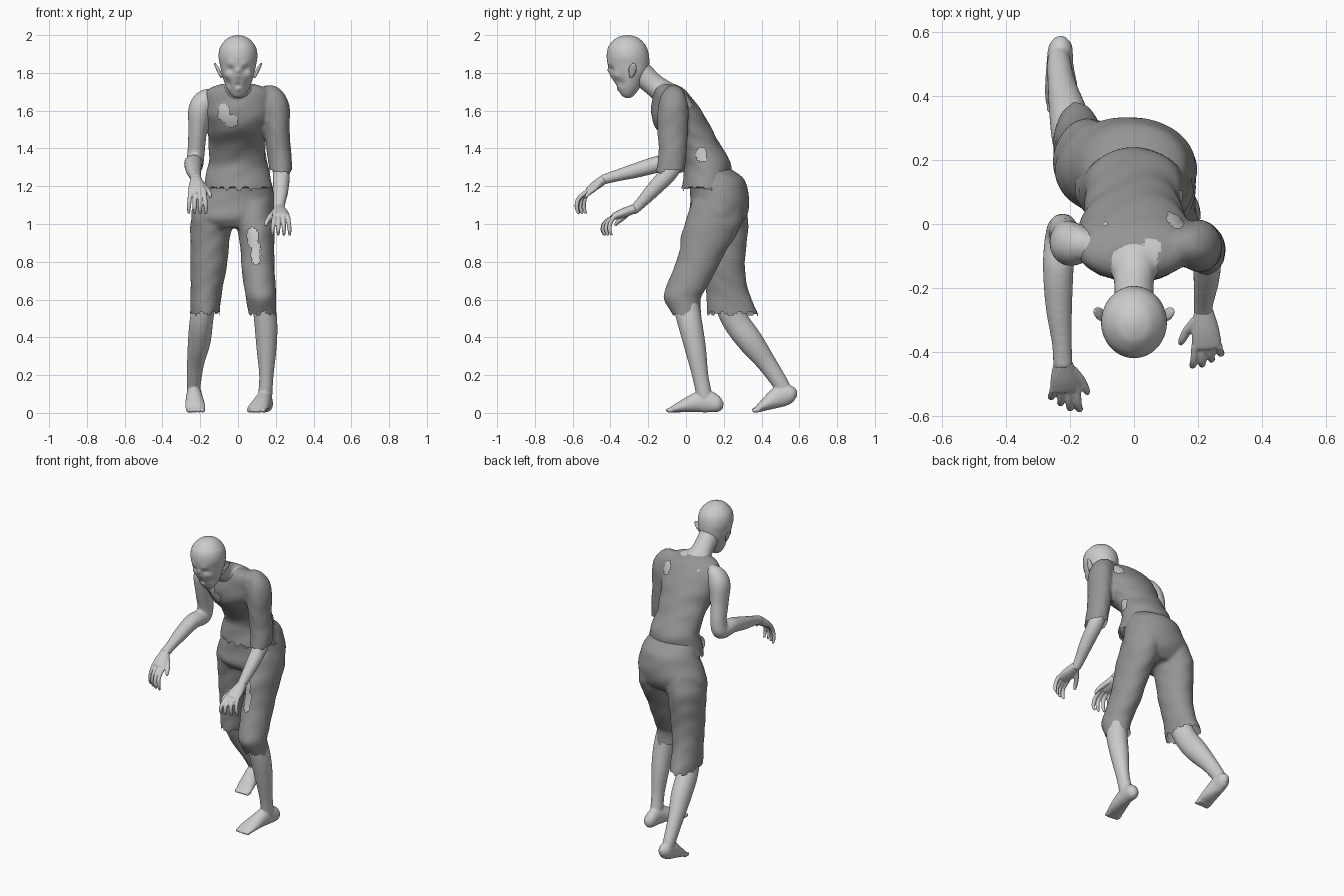
import bpy, bmesh, math, random
from mathutils import Vector
random.seed(4)

cloth = bpy.data.materials.new("dark_cloth")
cloth.diffuse_color = (0.3, 0.3, 0.3, 1)


def smooth_path(pts, n):
    """Catmull-Rom through (x, y, z, rx, ry) stations."""
    out = []
    for i in range(len(pts) - 1):
        a, b, c, d = pts[max(i - 1, 0)], pts[i], pts[i + 1], pts[min(i + 2, len(pts) - 1)]
        for k in range(n):
            t = k / n
            out.append([0.5 * (2 * q + (r - p) * t + (2 * p - 5 * q + 4 * r - s) * t * t
                               + (3 * q - p - 3 * r + s) * t ** 3) for p, q, r, s in zip(a, b, c, d)])
    return out + [list(pts[-1])]


def loft(name, pts, seg=24, n=5, flat=False, scale=1.0, wrinkle=0.0, pushes=()):
    """Skin elliptical rings along a path; flat rings stay horizontal."""
    path = smooth_path(pts, n)
    bm = bmesh.new()
    rings = []
    for i, (x, y, z, rx, ry) in enumerate(path):
        side, up = Vector((1, 0, 0)), Vector((0, 1, 0))
        if not flat:
            t = Vector(path[min(i + 1, len(path) - 1)][:3]) - Vector(path[max(i - 1, 0)][:3])
            t.normalize()
            side = (side - t * side.dot(t)).normalized()
            up = t.cross(side)
        ring = []
        for k in range(seg):
            a = math.tau * k / seg
            w = scale * (1 + wrinkle * math.sin(55 * z + 3 * math.sin(a * 2) + 9 * x))
            p = Vector((x, y, z)) + side * max(rx, .003) * w * math.cos(a) + up * max(ry, .003) * w * math.sin(a)
            for c, r, d in pushes:
                p += Vector(d) * math.exp(-((p - Vector(c)).length / r) ** 2)
            ring.append(bm.verts.new(p))
        rings.append(ring)
    for a, b in zip(rings, rings[1:]):
        for k in range(seg):
            bm.faces.new((a[k], a[(k + 1) % seg], b[(k + 1) % seg], b[k]))
    bm.faces.new(rings[0])
    bm.faces.new(rings[-1])
    bmesh.ops.recalc_face_normals(bm, faces=bm.faces[:])
    me = bpy.data.meshes.new(name)
    bm.to_mesh(me)
    bm.free()
    me.shade_smooth()
    ob = bpy.data.objects.new(name, me)
    bpy.context.collection.objects.link(ob)
    return ob


def fuse(name, parts, voxel, smooth=5, mat=None, hem=None, holes=()):
    """Melt overlapping parts into one skin, then tear off the hem and patches."""
    bm = bmesh.new()
    for o in parts:
        bm.from_mesh(o.data)
        bpy.data.objects.remove(o)
    me = bpy.data.meshes.new(name)
    bm.to_mesh(me)
    bm.free()
    ob = bpy.data.objects.new(name, me)
    bpy.context.collection.objects.link(ob)
    m = ob.modifiers.new("melt", 'REMESH')
    m.mode, m.voxel_size = 'VOXEL', voxel
    m = ob.modifiers.new("soften", 'SMOOTH')
    m.factor, m.iterations = .5, smooth
    me = bpy.data.meshes.new_from_object(ob.evaluated_get(bpy.context.evaluated_depsgraph_get()))
    ob.modifiers.clear()
    ob.data = me
    me.name = name
    if hem:
        bm = bmesh.new()
        bm.from_mesh(me)
        torn = set()
        for f in bm.faces:
            c = f.calc_center_median()
            if c.z < hem(c) + .012 * math.sin(95 * c.x + 1) * math.sin(60 * c.y):
                torn.add(f)
            for h, r in holes:
                if sum(((u - v) / w) ** 2 for u, v, w in zip(c, h, r)) < random.uniform(.8, 1.1):
                    torn.add(f)
        bmesh.ops.delete(bm, geom=list(torn), context='FACES')
        bm.to_mesh(me)
        bm.free()
    me.shade_smooth()
    if mat:
        me.materials.clear()
        me.materials.append(mat)
    return ob


# head with pushed-in eye sockets, nose, brows, hollow cheeks, mouth and chin
pushes = [((0, -.412, 1.775), .016, (0, -.020, -.004)), ((0, -.41, 1.81), .014, (0, -.010, 0)),
          ((0, -.37, 1.735), .012, (0, .008, 0)), ((0, -.355, 1.715), .014, (0, -.006, 0))]
for s in (-1, 1):
    pushes += [((s * .04, -.40, 1.818), .019, (0, .013, 0)), ((s * .04, -.41, 1.845), .02, (0, -.006, 0)),
               ((s * .06, -.35, 1.745), .025, (-s * .008, .005, 0)),
               ((s * .06, -.37, 1.785), .02, (s * .005, -.005, 0))]
loft("head", [(0, -.308, 1.668, .012, .012), (0, -.308, 1.68, .034, .032), (0, -.305, 1.715, .058, .056),
              (0, -.305, 1.755, .074, .077), (0, -.302, 1.80, .087, .1), (0, -.304, 1.84, .095, .109),
              (0, -.308, 1.89, .103, .112), (0, -.31, 1.94, .093, .1), (0, -.31, 1.98, .06, .065),
              (0, -.31, 1.995, .03, .032), (0, -.31, 2.0, .004, .004)], seg=64, n=6, flat=True, pushes=pushes)
for s, side in ((-1, "right"), (1, "left")):
    loft(side + "_ear", [(s * .086, -.293, 1.775, .005, .006), (s * .094, -.288, 1.79, .008, .014),
                         (s * .107, -.282, 1.82, .009, .021), (s * .12, -.276, 1.842, .006, .014),
                         (s * .124, -.273, 1.852, .003, .004)], seg=12)
    bpy.ops.mesh.primitive_uv_sphere_add(segments=16, ring_count=10, radius=.013,
                                         location=(s * .038, -.372, 1.818))
    bpy.context.object.name = side + "_eye"
    bpy.context.object.data.shade_smooth()

# profiles shared by the skin and the clothes over it
torso = [(0, -.105, 1.742, .085, .042), (0, -.09, 1.715, .155, .08), (0, -.07, 1.66, .185, .108),
         (0, -.045, 1.58, .18, .14), (0, -.008, 1.50, .165, .146), (-.005, .055, 1.42, .15, .127),
         (0, .11, 1.33, .155, .125), (0, .112, 1.26, .17, .125), (0, .107, 1.19, .185, .13),
         (0, .107, 1.15, .187, .13)]
sleeve = [(.13, -.075, 1.715, .02, .03), (.165, -.068, 1.685, .06, .06), (.2, -.068, 1.62, .072, .08),
          (.207, -.07, 1.5, .066, .081), (.215, -.07, 1.4, .065, .075), (.222, -.075, 1.34, .063, .074),
          (.226, -.082, 1.29, .061, .074), (.228, -.09, 1.25, .06, .074)]
seat = [(0, .12, 1.29, .145, .12), (0, .157, 1.24, .168, .15), (-.005, .174, 1.18, .19, .153),
        (-.02, .178, 1.1, .216, .157), (-.027, .165, 1.03, .218, .15), (-.027, .16, .98, .16, .11)]
rear = [(-.115, .18, 1.12, .1, .13), (-.138, .19, 1.02, .112, .14), (-.148, .197, .92, .104, .127),
        (-.155, .2, .78, .097, .112), (-.167, .218, .65, .084, .112), (-.175, .245, .53, .078, .134),
        (-.177, .255, .48, .076, .134)]
front = [(.08, .17, 1.12, .1, .14), (.09, .15, 1.02, .105, .15), (.098, .12, .94, .095, .146),
         (.103, .085, .85, .089, .123), (.107, .043, .75, .087, .115), (.118, -.005, .65, .083, .107),
         (.122, -.02, .6, .079, .097), (.13, .005, .52, .074, .077), (.132, .01, .48, .074, .077)]

# skin of neck, torso and arms: one arm bare and reaching, one in a sleeve and lower
upper = [
    loft("torso", torso[:-1], seg=40, flat=True, scale=.94),
    loft("neck", [(0, -.06, 1.66, .085, .07), (0, -.12, 1.70, .076, .064), (0, -.18, 1.745, .063, .06),
                  (0, -.25, 1.81, .062, .066)]),
    loft("bare_arm", [(-.13, -.07, 1.695, .02, .03), (-.165, -.065, 1.67, .05, .055),
                      (-.2, -.062, 1.61, .062, .07), (-.213, -.045, 1.5, .05, .062), (-.222, -.02, 1.38, .046, .053),
                      (-.23, -.035, 1.32, .048, .051), (-.237, -.13, 1.32, .049, .046),
                      (-.235, -.26, 1.285, .042, .04), (-.226, -.37, 1.255, .032, .031),
                      (-.222, -.45, 1.232, .031, .026)]),
    loft("sleeved_arm", sleeve[1:4] + [(.22, -.055, 1.36, .048, .055), (.229, -.085, 1.28, .049, .051),
                                       (.227, -.17, 1.185, .044, .043), (.218, -.25, 1.1, .033, .031),
                                       (.218, -.285, 1.068, .032, .028)], scale=.94)]
fuse("upper_body", upper, .009)

# torn shirt with one sleeve
fuse("shirt", [loft("a", torso, seg=72, n=8, flat=True, wrinkle=.014),
               loft("b", sleeve, seg=36, n=6, wrinkle=.014)], .01, 5, cloth,
     lambda c: (1.285 + .12 * (c.y + .08)) if c.x > .165 and c.y < -.01 else 1.188,
     [((-.075, -.17, 1.59), (.032, .08, .05)), ((-.035, -.17, 1.545), (.034, .08, .035)),
      ((.125, -.01, 1.64), (.035, .05, .05)), ((.06, -.07, 1.738), (.03, .03, .014)),
      ((0, -.115, 1.74), (.075, .045, .02)), ((-.09, -.02, 1.68), (.013, .03, .02)),
      ((.15, .08, 1.37), (.03, .03, .04))])

# trousers torn below the knee
fuse("trousers", [loft("a", seat, seg=48, flat=True, wrinkle=.008), loft("b", rear, seg=40, flat=True, wrinkle=.014),
                  loft("c", front, seg=40, flat=True, wrinkle=.014)], .01, 6, cloth,
     lambda c: .525, [((.075, -.04, .93), (.03, .1, .06)), ((.095, -.06, .85), (.026, .1, .07))])

# legs with bare feet and toes
shins = {
    "rear": [(-.165, .19, .66, .06, .07), (-.192, .255, .5, .062, .07), (-.205, .34, .38, .06, .068),
             (-.225, .43, .26, .045, .051), (-.235, .51, .14, .036, .041), (-.235, .53, .1, .03, .035)],
    "front": [(.13, -.01, .62, .058, .07), (.147, .02, .48, .061, .065), (.151, .05, .34, .053, .056),
              (.15, .075, .2, .038, .043), (.145, .095, .1, .037, .041), (.145, .1, .06, .033, .037)]}
feet = {
    "rear": [(-.23, .588, .1, .012, .015), (-.23, .56, .1, .036, .045), (-.232, .5, .088, .042, .058),
             (-.228, .43, .05, .051, .037), (-.225, .385, .024, .052, .02), (-.224, .365, .017, .042, .012)],
    "front": [(.152, .197, .04, .012, .016), (.149, .17, .044, .036, .042), (.14, .1, .062, .04, .06),
              (.122, .02, .046, .049, .043), (.103, -.05, .025, .053, .023), (.095, -.08, .017, .046, .014)]}
for name, thigh, x, y in (("rear", rear, -.224, .378), ("front", front, .097, -.07)):
    fuse(name + "_thigh_skin", [loft("a", thigh[:-2], flat=True, scale=.9)], .012)
    parts = [loft("a", shins[name]), loft("b", feet[name])]
    for i in range(5):
        tx = x + (i - 2) * .019
        ln = .028 if name == "rear" else .026 + .002 * (4 - abs(i - 3))
        parts.append(loft("c", [(tx, y + .015, .015, .011, .012), (tx, y - ln * .7, .013, .012, .012),
                                (tx, y - ln, .010, .006, .008)], seg=10, n=3))
    fuse(name + "_shin_and_foot", parts, .005, 5)


def hand(name, wrist, knuckle, inner, reach, drop):
    """Palm, four curled fingers and a thumb on the inner side."""
    w, k = Vector(wrist), Vector(knuckle)
    m = w.lerp(k, .55)
    parts = [loft("palm", [(*w, .03, .025), (*m, .043, .025), (*k, .046, .019),
                           (*(k + (k - w) * .1), .038, .011)], seg=20)]
    for i in range(4):
        base = k + Vector((inner * (1.5 - i) * .024, 0, 0))
        curl = (1, .95, .7, .4)[i]
        spread = inner * (1.5 - i) * .003
        mid = base + Vector((spread, -reach * curl, -drop * .35))
        end = mid + Vector((spread, -.012 * curl, -drop * .4))
        tip = end + Vector((0, .012, -drop * .3))
        parts.append(loft("finger", [(*base, .013, .013), (*mid, .012, .012), (*end, .011, .011),
                                     (*tip, .007, .007)], seg=10, n=4))
    t = w.lerp(k, .3) + Vector((inner * .025, 0, -.005))
    pts = [t, t + Vector((inner * .028, -.03, -.03)), t + Vector((inner * .045, -.06, -.055)),
           t + Vector((inner * .05, -.072, -.075))]
    parts.append(loft("thumb", [(*p, r, r) for p, r in zip(pts, (.018, .015, .012, .007))], seg=10, n=4))
    fuse(name, parts, .004, 4)


hand("reaching_hand", (-.222, -.435, 1.236), (-.215, -.515, 1.178), 1, .052, .118)
hand("lowered_hand", (.218, -.27, 1.082), (.228, -.38, 1.04), -1, .05, .095)
